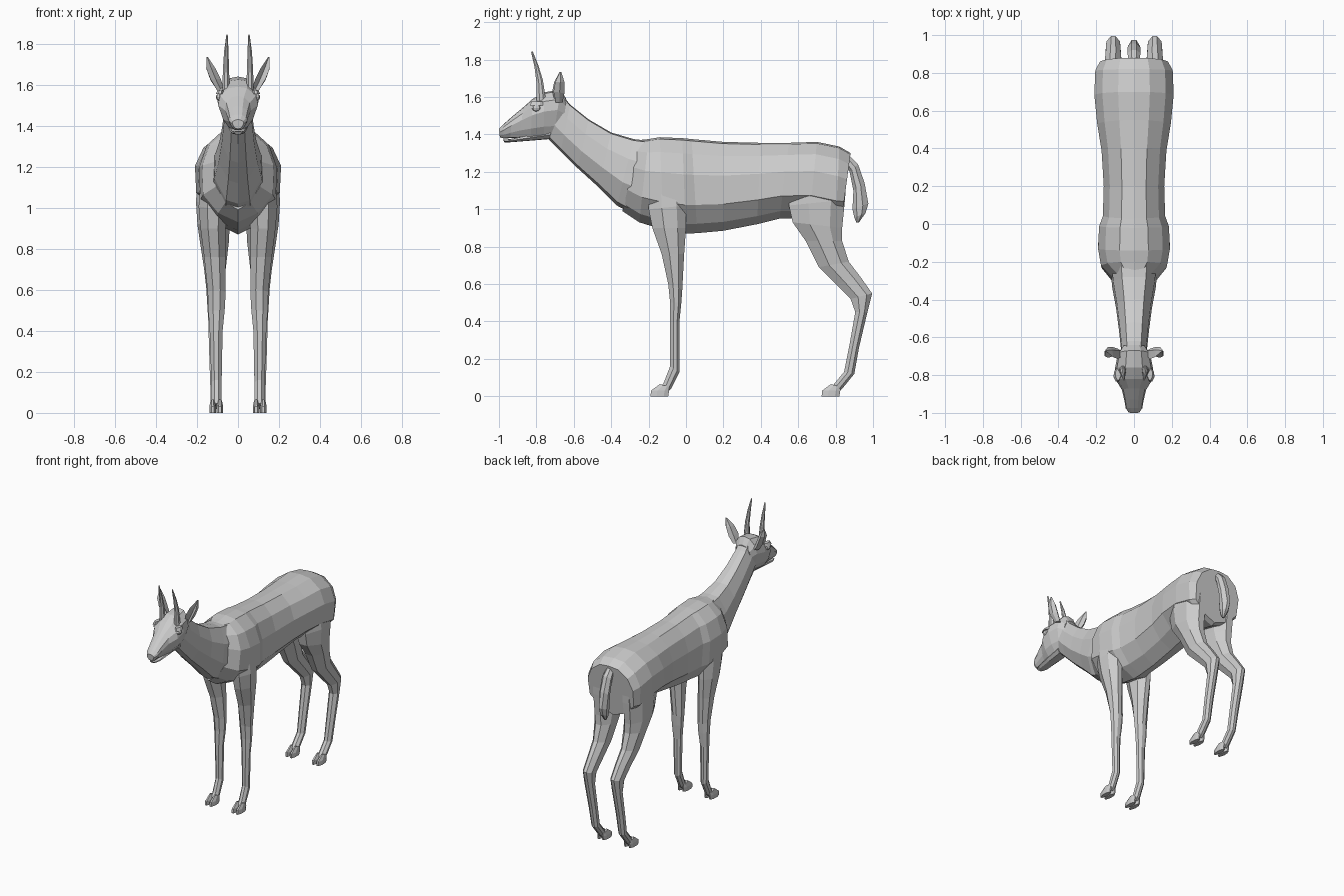
import bpy, bmesh
from mathutils import Matrix

coat = bpy.data.materials.new("grey_coat")
coat.diffuse_color = (0.6, 0.6, 0.6, 1)


def finish(name, bm, mirror=False):
    bmesh.ops.recalc_face_normals(bm, faces=bm.faces)
    me = bpy.data.meshes.new(name)
    bm.to_mesh(me)
    bm.free()
    me.materials.append(coat)
    ob = bpy.data.objects.new(name, me)
    bpy.context.collection.objects.link(ob)
    if mirror:
        ob.modifiers.new("mirror", 'MIRROR')
    return ob


def loft(name, rings, mirror=False):
    """Skin a list of equal-length point rings and cap both ends."""
    bm = bmesh.new()
    vs = [[bm.verts.new(p) for p in r] for r in rings]
    n = len(vs[0])
    for a, b in zip(vs, vs[1:]):
        for i in range(n):
            j = (i + 1) % n
            bm.faces.new((a[i], a[j], b[j], b[i]))
    bm.faces.new(vs[0])
    bm.faces.new(vs[-1])
    return finish(name, bm, mirror)


def trunk(name, profile, sections):
    """Symmetric loft; section = top y, z, bottom y, z, half width."""
    rings = []
    for yt, zt, yb, zb, w in sections:
        half = [(w * f, yt + (yb - yt) * t, zt + (zb - zt) * t) for t, f in profile]
        rings.append(half + [(-x, y, z) for x, y, z in half[-2:0:-1]])
    return loft(name, rings)


OCT = [(0, .3), (0, .7), (.35, 1), (.75, .95), (1, .65), (1, .35), (.75, .05), (.35, 0)]
CUP = [(0, 0), (.5, .45), (.1, 1), (.6, 1), (1, .6), (.7, .1)]


def limb(name, sections, shape=OCT, mirror=True, dy=0):
    """Limb loft; section = front y, z, back y, z, inner x, outer x."""
    rings = [[(xi + (xo - xi) * s, yf + (yb - yf) * t + dy, zf + (zb - zf) * t)
              for t, s in shape] for yf, zf, yb, zb, xi, xo in sections]
    return loft(name, rings, mirror)


# torso
trunk("torso", [(0, 0), (.02, .4), (.16, .8), (.38, 1), (.7, .97), (.9, .55), (1, 0)], [
    (-.25, 1.37, -.34, .99, .11),
    (-.20, 1.375, -.25, .93, .175),
    (-.14, 1.385, -.12, .89, .19),
    (-.02, 1.38, 0, .87, .185),
    (.03, 1.375, .06, .872, .165),
    (.20, 1.36, .20, .885, .16),
    (.40, 1.355, .38, .92, .172),
    (.55, 1.355, .50, .95, .195),
    (.70, 1.36, .66, .95, .21),
    (.82, 1.335, .80, .92, .205),
    (.88, 1.30, .83, .93, .18)])

# neck
trunk("neck", [(0, 0), (.02, .55), (.3, .95), (.65, 1), (.95, .5), (1, 0)], [
    (-.15, 1.36, -.20, .93, .13),
    (-.28, 1.375, -.37, 1.02, .115),
    (-.40, 1.41, -.47, 1.12, .095),
    (-.52, 1.48, -.58, 1.22, .08),
    (-.62, 1.56, -.67, 1.31, .07),
    (-.67, 1.62, -.75, 1.39, .065)])

# head and lower jaw
trunk("head", [(0, 0), (.03, .45), (.2, .9), (.42, 1), (.75, .75), (.97, .4), (1, 0)], [
    (-.64, 1.59, -.66, 1.40, .06),
    (-.67, 1.64, -.71, 1.38, .085),
    (-.76, 1.625, -.76, 1.38, .1),
    (-.82, 1.59, -.83, 1.378, .097),
    (-.87, 1.545, -.89, 1.38, .064),
    (-.93, 1.495, -.94, 1.38, .051),
    (-.975, 1.455, -.975, 1.378, .044),
    (-1.0, 1.43, -.995, 1.385, .028)])
trunk("jaw", [(0, 0), (.1, .9), (.5, 1), (.95, .6), (1, 0)], [
    (-.72, 1.42, -.73, 1.375, .05),
    (-.85, 1.395, -.85, 1.365, .042),
    (-.94, 1.375, -.94, 1.358, .034),
    (-.98, 1.372, -.97, 1.358, .02)])

# front and hind legs
limb("front_legs", [
    (-.21, 1.25, -.01, 1.25, .06, .17),
    (-.20, 1.00, 0, 1.02, .05, .192),
    (-.18, .90, 0, .90, .06, .183),
    (-.13, .76, -.01, .76, .06, .165),
    (-.095, .60, -.02, .57, .06, .148),
    (-.085, .50, -.025, .50, .065, .145),
    (-.085, .40, -.035, .40, .075, .138),
    (-.085, .16, -.035, .13, .08, .13),
    (-.12, .07, -.08, .04, .08, .13),
    (-.14, .045, -.10, .02, .083, .128)])
limb("hind_legs", [
    (.56, 1.15, .86, 1.20, .04, .195),
    (.55, 1.02, .85, 1.05, .03, .205),
    (.57, .93, .835, .90, .04, .198),
    (.64, .83, .835, .83, .045, .185),
    (.71, .69, .87, .72, .06, .165),
    (.80, .60, .935, .635, .065, .155),
    (.88, .52, .995, .55, .07, .15),
    (.905, .45, .97, .45, .075, .145),
    (.875, .28, .925, .26, .078, .14),
    (.845, .13, .90, .12, .08, .135),
    (.795, .07, .835, .04, .08, .135),
    (.775, .045, .815, .02, .083, .13)])

# cloven hooves, two toes per foot
for part, dy in (("front", 0), ("hind", .915)):
    for side, a, b in (("inner", .072, .104), ("outer", .108, .14)):
        limb(f"{part}_{side}_hooves", [
            (-.19, 0, -.095, 0, a, b),
            (-.187, .03, -.09, .03, a, b),
            (-.14, .065, -.09, .05, a + .006, b - .006)], dy=dy)

# tail
limb("tail", [
    (.85, 1.31, .85, 1.24, -.025, .025),
    (.92, 1.24, .875, 1.20, -.035, .035),
    (.955, 1.14, .895, 1.10, -.035, .035),
    (.975, 1.03, .89, 1.00, -.03, .03),
    (.96, .98, .90, .955, -.025, .025),
    (.925, .93, .91, .93, -.008, .008)], mirror=False)

# ears, cupped toward the front
limb("ears", [
    (-.70, 1.57, -.66, 1.57, .065, .10),
    (-.715, 1.63, -.65, 1.62, .085, .135),
    (-.705, 1.68, -.65, 1.68, .11, .155),
    (-.675, 1.735, -.667, 1.735, .147, .153)], CUP)

# horns
limb("horns", [
    (-.80, 1.57, -.75, 1.59, .04, .077),
    (-.80, 1.68, -.765, 1.69, .044, .073),
    (-.81, 1.76, -.788, 1.765, .046, .068),
    (-.828, 1.84, -.82, 1.845, .05, .057)])

# eyes and brow ridges
bm = bmesh.new()
bmesh.ops.create_uvsphere(bm, u_segments=8, v_segments=6, radius=1,
                          matrix=Matrix.Translation((.09, -.80, 1.54)) @ Matrix.Diagonal((.018, .024, .018, 1)))
finish("eyes", bm, True)
limb("brows", [
    (-.835, 1.555, -.765, 1.555, .07, .108),
    (-.825, 1.575, -.765, 1.575, .07, .098)])
